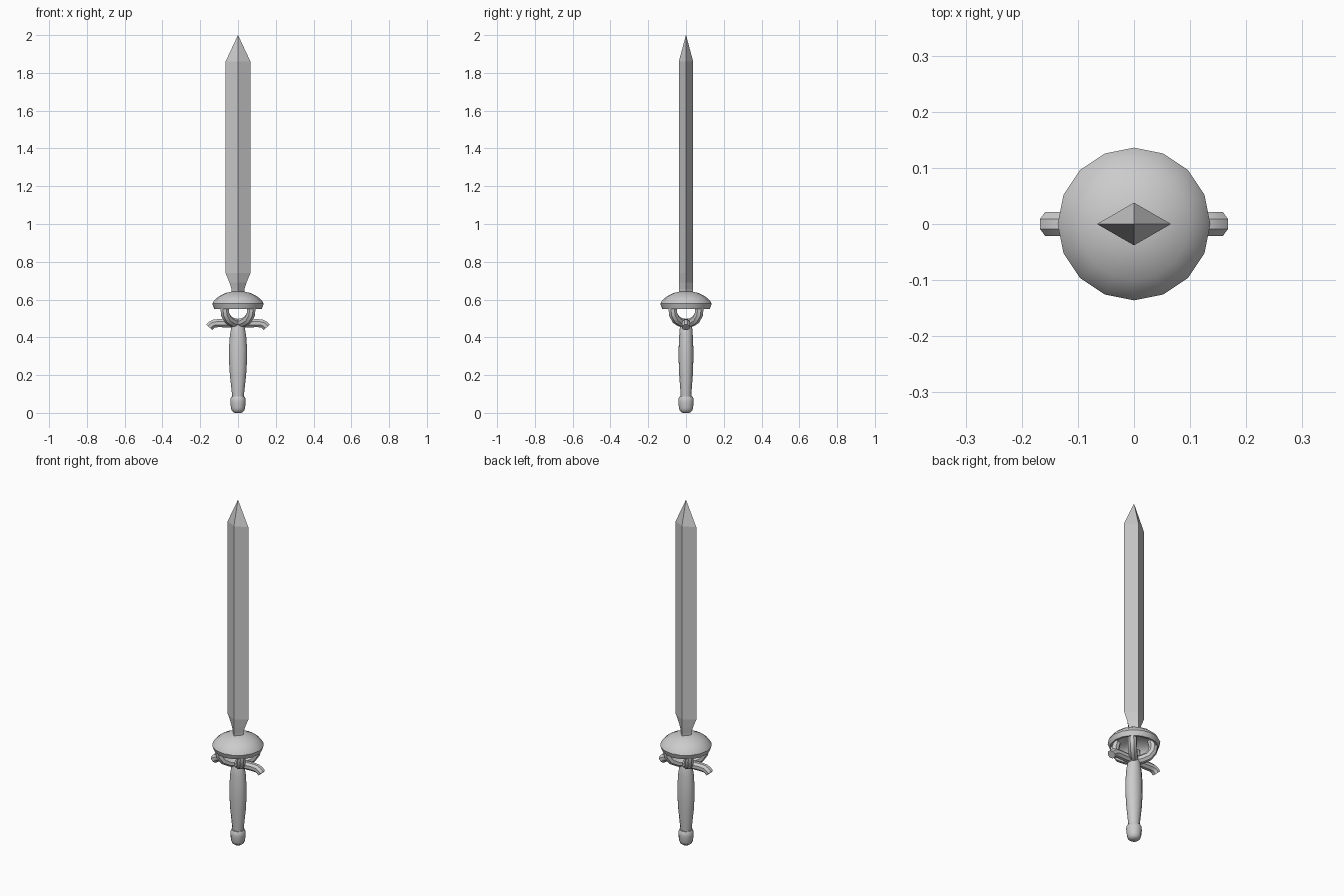
import bpy, bmesh, math
from mathutils import Vector

if "Cube" in bpy.data.objects:
    bpy.data.objects.remove(bpy.data.objects["Cube"])


def make_object(name, bm, angle=40):
    bmesh.ops.remove_doubles(bm, verts=bm.verts, dist=1e-5)
    bmesh.ops.recalc_face_normals(bm, faces=bm.faces)
    me = bpy.data.meshes.new(name)
    bm.to_mesh(me)
    bm.free()
    ob = bpy.data.objects.new(name, me)
    bpy.context.collection.objects.link(ob)
    bpy.ops.object.select_all(action='DESELECT')
    ob.select_set(True)
    bpy.context.view_layer.objects.active = ob
    if angle:
        bpy.ops.object.shade_smooth_by_angle(angle=math.radians(angle))
    return ob


def bridge(bm, rings):
    for a, b in zip(rings, rings[1:]):
        n = len(a)
        for i in range(n):
            bm.faces.new((a[i], a[(i + 1) % n], b[(i + 1) % n], b[i]))


def loft(name, sections, sides, angle=40):
    """Elliptical sections (rx, ry, z) stacked along z, capped at both ends."""
    bm = bmesh.new()
    rings = [[bm.verts.new((rx * math.cos(math.tau * i / sides),
                            ry * math.sin(math.tau * i / sides), z))
              for i in range(sides)] for rx, ry, z in sections]
    bridge(bm, rings)
    bm.faces.new(rings[0])
    bm.faces.new(rings[-1])
    return make_object(name, bm, angle)


def tube(name, path, radius, turn, sides=8):
    """Round bar along a path of (distance, z), turned about the z axis."""
    bm = bmesh.new()
    out = Vector((math.cos(turn), math.sin(turn), 0))
    side = Vector((-out.y, out.x, 0))
    pts = [out * d + Vector((0, 0, z)) for d, z in path]
    rings = []
    for k, p in enumerate(pts):
        t = (pts[min(k + 1, len(pts) - 1)] - pts[max(k - 1, 0)]).normalized()
        up = t.cross(side)
        rings.append([bm.verts.new(p + radius * (
            side * math.cos(math.tau * (i + .5) / sides) + up * math.sin(math.tau * (i + .5) / sides)))
            for i in range(sides)])
    bridge(bm, rings)
    bm.faces.new(rings[0])
    bm.faces.new(rings[-1])
    return make_object(name, bm)


# Diamond-section blade with narrowed root and pointed tip
loft("blade", [(.033, .038, .625), (.034, .038, .655), (.045, .038, .69), (.066, .038, .74),
               (.066, .038, 1.86), (.0005, .0005, 2.0)], 4, angle=0)

# Hollow domed guard: outer shell, rim, inner shell
loft("guard_dome", [(r, r, z) for r, z in
                    [(.03, .643), (.065, .635), (.1, .618), (.125, .597), (.136, .578),
                     (.134, .572), (.126, .551), (.116, .551), (.11, .575),
                     (.085, .597), (.045, .612), (.02, .615)]], 16)

# Four diagonal curved arms carrying the guard
arm = [(0, .475), (.04, .479), (.075, .494), (.096, .522), (.1, .55), (.092, .585)]
for k in range(4):
    tube(f"guard_arm_{k + 1}", arm, .024, math.pi / 4 + k * math.pi / 2)

# Crossbar halves with drooping ends
for k, side in enumerate(("right", "left")):
    tube(f"crossbar_{side}", [(0, .473), (.105, .475), (.125, .473), (.14, .466), (.152, .453)],
         .023, k * math.pi)

# Swelling oval grip
loft("grip", [(.029, .027, .075), (.034, .030, .12), (.043, .036, .2), (.048, .039, .28),
              (.048, .039, .34), (.043, .036, .41), (.034, .032, .46), (.02, .02, .495)], 12)

# Pommel
loft("pommel", [(.018, .018, 0), (.032, .032, .01), (.037, .037, .025), (.041, .041, .06),
                (.04, .04, .075), (.034, .034, .087)], 12)
